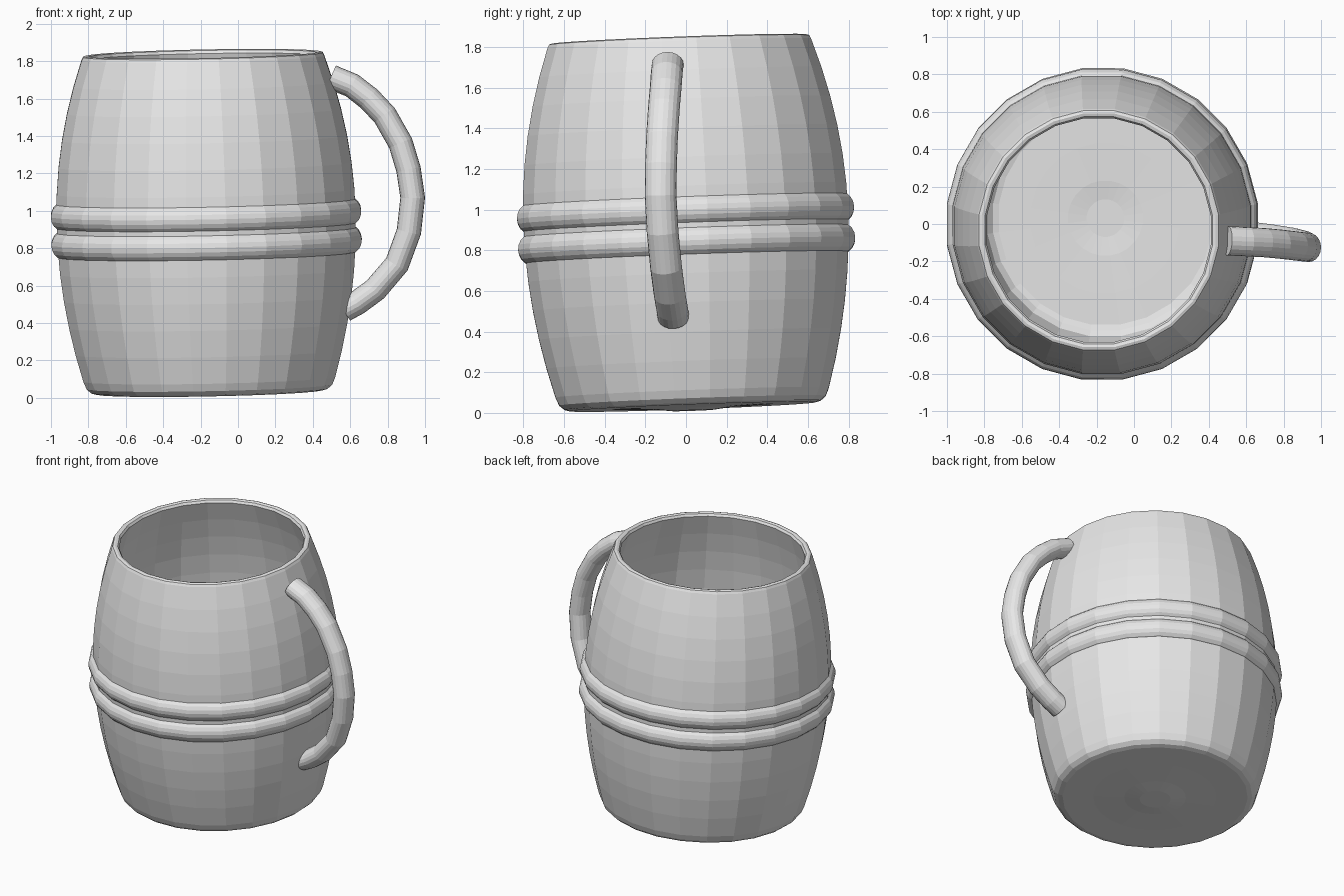
import bpy, bmesh
from math import sin, cos, pi
from mathutils import Vector, Matrix

SIDES = 24
cube = bpy.data.objects.get("Cube")
if cube:
    bpy.data.objects.remove(cube, do_unlink=True)

grey = bpy.data.materials.new("plain grey")
grey.use_nodes = True
grey.diffuse_color = (0.8, 0.8, 0.8, 1)
grey.node_tree.nodes["Principled BSDF"].inputs["Base Color"].default_value = (0.8, 0.8, 0.8, 1)

# The whole vessel leans slightly towards the front right
lean = Vector((0, 0, 1)).rotation_difference(Vector((-0.02, -0.037, 1)))
placement = Matrix.Translation((-0.152, 0.033, 0.03)) @ lean.to_matrix().to_4x4()


def make_object(name, bm):
    bmesh.ops.remove_doubles(bm, verts=bm.verts, dist=1e-5)
    bmesh.ops.recalc_face_normals(bm, faces=bm.faces)
    mesh = bpy.data.meshes.new(name)
    bm.to_mesh(mesh)
    bm.free()
    mesh.materials.append(grey)
    obj = bpy.data.objects.new(name, mesh)
    bpy.context.collection.objects.link(obj)
    return obj


def bridge(bm, loops, wrap=False):
    """Join successive closed loops of vertices with quads."""
    pairs = list(zip(loops, loops[1:]))
    if wrap:
        pairs.append((loops[-1], loops[0]))
    for a, b in pairs:
        n = len(a)
        for i in range(n):
            j = (i + 1) % n
            bm.faces.new((a[i], a[j], b[j], b[i]))


def lathe(name, profile, closed=False):
    bm = bmesh.new()
    loops = []
    for r, h in profile:
        r /= cos(pi / SIDES)
        angles = [2 * pi * (i + 0.5) / SIDES for i in range(SIDES)]
        loops.append([bm.verts.new((r * cos(a), r * sin(a), h)) for a in angles])
    bridge(bm, loops, closed)
    obj = make_object(name, bm)
    obj.matrix_world = placement
    return obj


def barrel(h):
    drop = 0.155 if h > 0.93 else 0.13
    return 0.8 - drop * ((h - 0.93) / 0.87) ** 2


# Barrel wall with a rounded lip, hollow inside and a dished base
heights = [0.07 + (1.79 - 0.07) * i / 12 for i in range(13)]
base = [(0.1, -0.018), (0.2, -0.006), (0.4, 0), (0.6, 0), (0.63, 0.008), (0.656, 0.03)]
outside = [(barrel(h), h) for h in heights]
lip = [(0.64, 1.806), (0.625, 1.811), (0.608, 1.806)]
inside = [(barrel(h) - 0.05, h) for h in reversed(heights[1:])]
floor = [(0.63, 0.09), (0.6, 0.06), (0.57, 0.052), (0.4, 0.05), (0.2, 0.045), (0.1, 0.034)]
lathe("mug_body", [(0, -0.018)] + base + outside + lip + inside + floor + [(0, 0.034)])

# Two rounded hoops around the middle
for name, h in (("upper_hoop", 0.955), ("lower_hoop", 0.803)):
    section = [(0.75 + 0.08 * cos(2 * pi * i / 20), h + 0.08 * sin(2 * pi * i / 20))
               for i in range(20)]
    lathe(name, section, closed=True)

# Handle: an oval tube swept along a bowed path
path = [Vector(p) for p in (
    (0.5, -0.09, 1.715), (0.61, -0.095, 1.67), (0.7, -0.1, 1.6), (0.785, -0.108, 1.51),
    (0.87, -0.118, 1.36), (0.912, -0.123, 1.22), (0.934, -0.125, 1.07),
    (0.914, -0.115, 0.89), (0.85, -0.098, 0.715), (0.735, -0.08, 0.58),
    (0.64, -0.068, 0.51), (0.57, -0.062, 0.472))]
bm = bmesh.new()
loops = []
for i, p in enumerate(path):
    along = (path[min(i + 1, len(path) - 1)] - path[max(i - 1, 0)]).normalized()
    outward = Vector((0, 1, 0)).cross(along).normalized()
    side = along.cross(outward)
    loops.append([bm.verts.new(p + outward * 0.066 * cos(2 * pi * k / 20)
                               + side * 0.078 * sin(2 * pi * k / 20)) for k in range(20)])
bridge(bm, loops)
bm.faces.new(loops[0])
bm.faces.new(loops[-1])
make_object("handle", bm)
